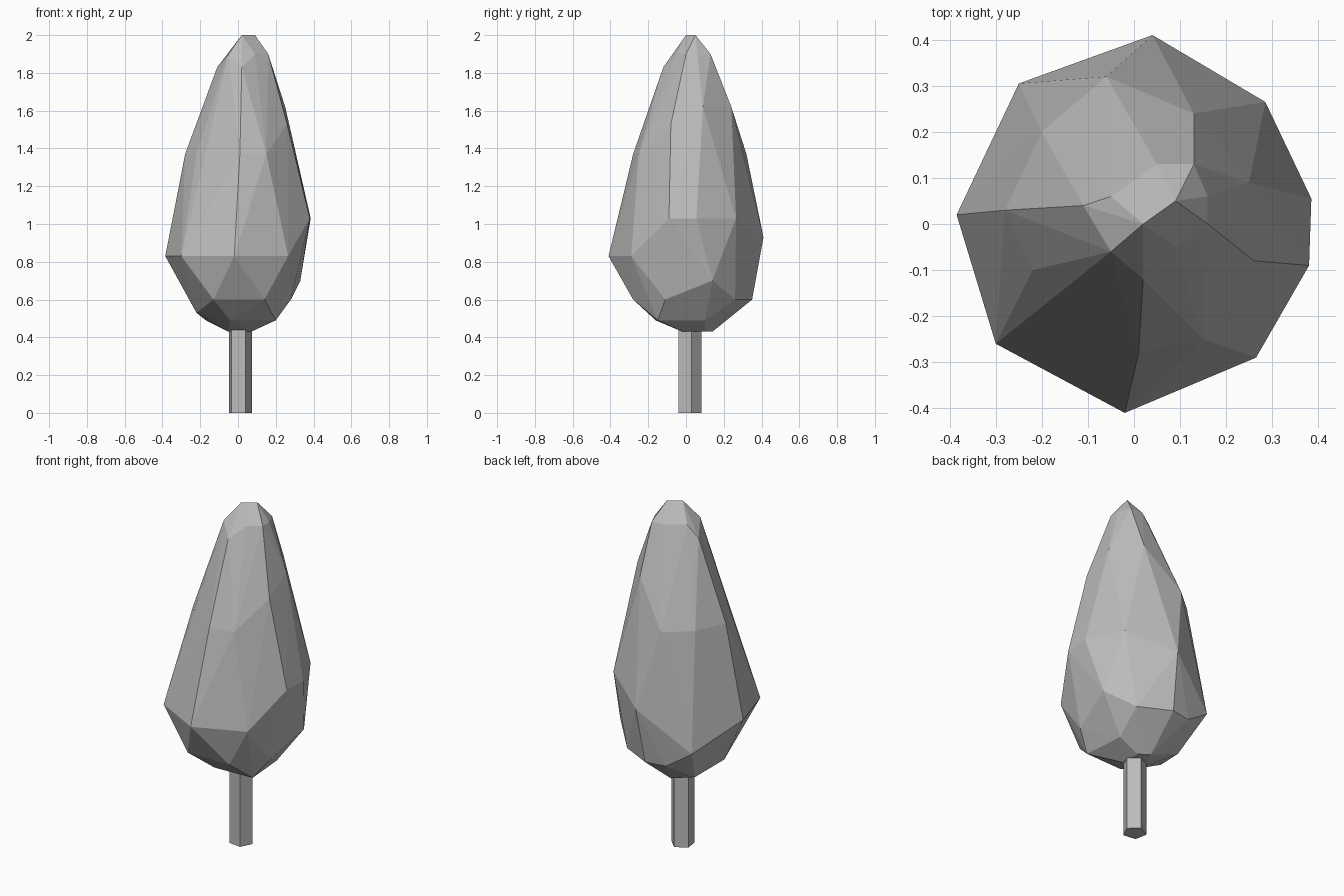
import bpy
import bmesh
from math import cos, sin, radians
from mathutils import Vector

default_cube = bpy.data.objects.get("Cube")
if default_cube:
    bpy.data.objects.remove(default_cube, do_unlink=True)


def make_material(name, colour):
    material = bpy.data.materials.new(name)
    material.use_nodes = True
    material.diffuse_color = colour
    shader = next(node for node in material.node_tree.nodes if node.type == "BSDF_PRINCIPLED")
    shader.inputs["Base Color"].default_value = colour
    return material


def finish_object(name, bm, material):
    """Turn the working mesh into a flat shaded object."""
    bmesh.ops.recalc_face_normals(bm, faces=bm.faces)
    mesh = bpy.data.meshes.new(name)
    bm.to_mesh(mesh)
    bm.free()
    mesh.materials.append(material)
    for polygon in mesh.polygons:
        polygon.use_smooth = False
    scene_object = bpy.data.objects.new(name, mesh)
    bpy.context.collection.objects.link(scene_object)
    return scene_object


def stretched_hull(tiers):
    """Wrap a faceted skin around irregular cross-sections, in hundredths."""
    bm = bmesh.new()
    for height, section in tiers:
        for x, y in section:
            bm.verts.new(Vector((x, y, height)) / 100)
    hull = bmesh.ops.convex_hull(bm, input=list(bm.verts))
    leftover = {item for item in hull["geom_interior"] + hull["geom_unused"]
                if isinstance(item, bmesh.types.BMVert)}
    bmesh.ops.delete(bm, geom=list(leftover), context="VERTS")
    return bm


def prism(centre, radius, sides, turn, bottom, top):
    """Upright prism with a flat base and a flat top."""
    bm = bmesh.new()
    rim = []
    for index in range(sides):
        angle = radians(turn + index * 360 / sides)
        rim.append(bm.verts.new((centre[0] + radius * cos(angle),
                                 centre[1] + radius * sin(angle), bottom)))
    base = bm.faces.new(rim)
    grown = bmesh.ops.extrude_face_region(bm, geom=[base], use_keep_orig=True)
    raised = [item for item in grown["geom"] if isinstance(item, bmesh.types.BMVert)]
    bmesh.ops.translate(bm, verts=raised, vec=(0, 0, top - bottom))
    return bm


stone_grey = make_material("plain grey", (0.5, 0.5, 0.5, 1))

# Foliage: underside, belly, shoulders, then the narrow crown
underside = [
    (43, [(7, -2), (-5, 0), (0, 14), (6, 10)]),
    (49, [(20, -15), (-4, -16), (-17, 16), (18, 10)]),
    (53, [(-22, -4)]),
    (60, [(2, 35), (20, 26), (28, -11), (14, -28), (-13, -28), (-10, 33)]),
]
belly = [
    (70, [(33, 14), (-25, 30.5)]),
    (83, [(-38.5, 2), (-30, -26), (-2, -41), (26.5, -29)]),
    (93, [(4, 41)]),
    (103, [(38, -9), (38.5, 5.5), (28.5, 26.5)]),
]
shoulders = [
    (137, [(-6, 32), (-20, 20), (-28, 3), (-22, -10), (-13, -18), (1, -28), (15, -25)]),
    (153, [(26, -8)]),
    (162, [(25, 9), (13, 24)]),
]
crown = [
    (183, [(-11, 4), (2, -12)]),
    (190, [(-5, 6), (5, 13), (13, 13), (16, 6), (16, 0), (9, -5), (-5, -6)]),
    (200, [(2, 0), (9, 5)]),
]
finish_object("foliage", stretched_hull(underside + belly + shoulders + crown), stone_grey)

# Trunk: five-sided post reaching into the foliage
finish_object("trunk", prism((0.01, 0.018), 0.065, 5, 10, 0, 0.5), stone_grey)
